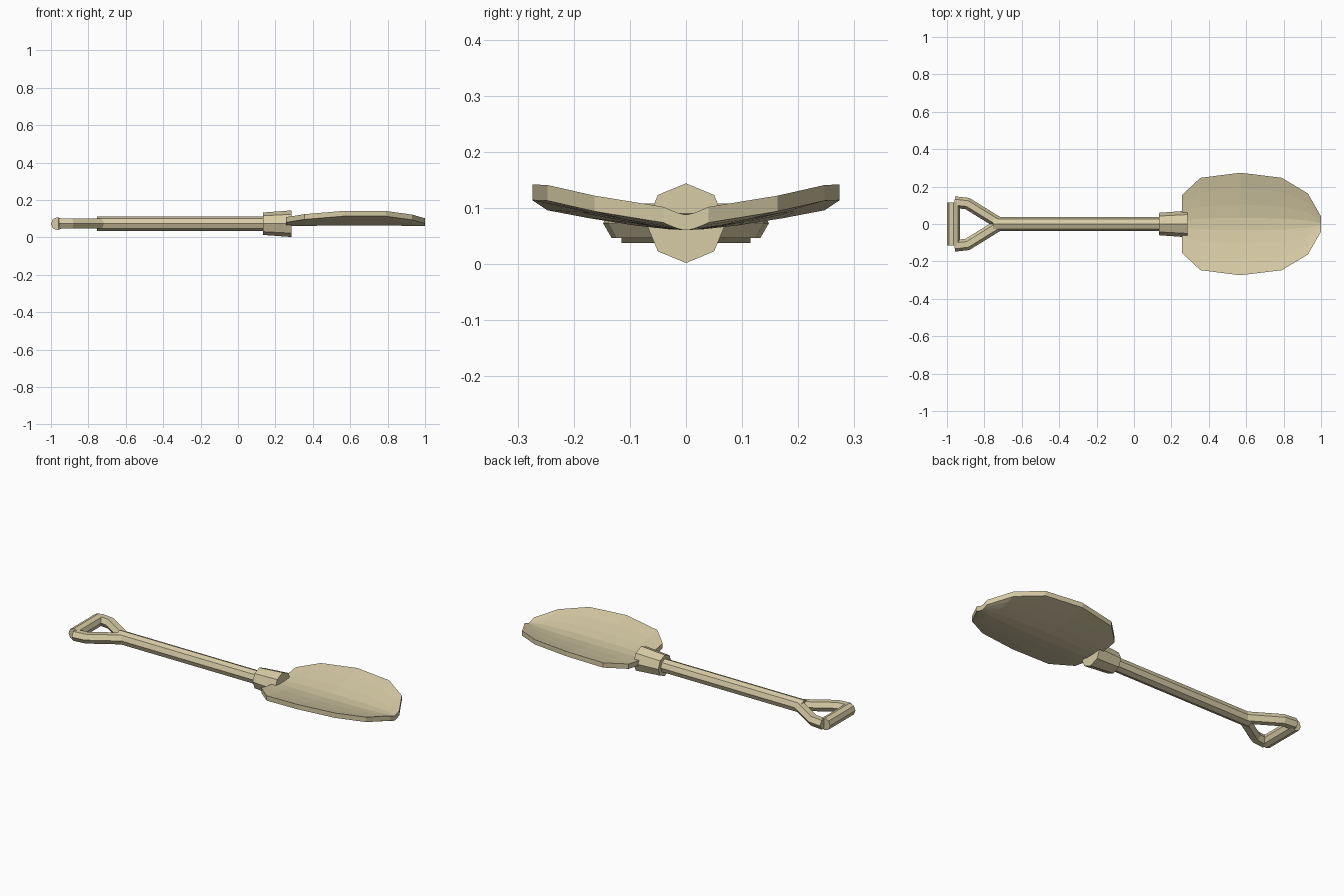
import bpy, math
from mathutils import Vector

if "Cube" in bpy.data.objects:
    bpy.data.objects.remove(bpy.data.objects["Cube"])

MID = 0.073  # height of the shaft axis
mat = bpy.data.materials.new("pale_khaki")
mat.diffuse_color = (0.68, 0.60, 0.38, 1)
mat.use_nodes = True
mat.node_tree.nodes["Principled BSDF"].inputs["Base Color"].default_value = mat.diffuse_color


def make(name, verts, faces):
    me = bpy.data.meshes.new(name)
    me.from_pydata(verts, [], faces)
    me.materials.append(mat)
    ob = bpy.data.objects.new(name, me)
    bpy.context.collection.objects.link(ob)
    # consistent outward normals
    import bmesh
    bm = bmesh.new()
    bm.from_mesh(me)
    bmesh.ops.recalc_face_normals(bm, faces=bm.faces)
    bm.to_mesh(me)
    bm.free()
    return ob


def skin(rings):
    """Verts and faces of a capped tube through closed rings."""
    n = len(rings[0])
    verts = [v for r in rings for v in r]
    faces = [(i * n + k, i * n + (k + 1) % n, (i + 1) * n + (k + 1) % n, (i + 1) * n + k)
             for i in range(len(rings) - 1) for k in range(n)]
    faces += [tuple(range(n)), tuple(range(len(verts) - n, len(verts)))]
    return verts, faces


def tube(name, path, radii, sides):
    """Faceted tube along a horizontal path, mitred at the bends."""
    pts = [Vector((x, y, MID)) for x, y in path]
    dirs = [(b - a).normalized() for a, b in zip(pts, pts[1:])]
    rings = []
    for i, (p, r) in enumerate(zip(pts, radii)):
        d0, d1 = dirs[max(i - 1, 0)], dirs[min(i, len(dirs) - 1)]
        t = (d0 + d1).normalized()
        side = Vector((0, 0, 1)).cross(t) / t.dot(d1)
        rings.append([p + side * r * math.cos(a) + Vector((0, 0, r * math.sin(a)))
                      for a in (2 * math.pi * k / sides for k in range(sides))])
    return make(name, *skin(rings))


# Shaft and the flared socket
tube("shaft", [(-0.755, 0), (0.15, 0)], [0.038, 0.038], 8)
tube("socket", [(0.135, 0), (0.285, 0)], [0.06, 0.071], 8)

# Handle: two bent arms and a cross grip
for s, label in ((1, "left"), (-1, "right")):
    tube("handle_arm_" + label,
         [(-0.73, s * 0.01), (-0.89, s * 0.109), (-0.96, s * 0.117)], [0.031] * 3, 6)
tube("grip", [(-0.965, -0.115), (-0.965, 0.115)], [0.035, 0.035], 8)

# Blade: dished sections (x, half width, underside height at rim)
sections = [(0.257, 0.155, 0.080), (0.355, 0.247, 0.096), (0.57, 0.274, 0.114),
            (0.79, 0.247, 0.113), (0.93, 0.163, 0.094), (1.0, 0.04, 0.074)]
across = [-1, -0.7, -0.38, -0.12, 0.12, 0.38, 0.7, 1]
THICK = 0.028
rings = []
for x, w, rim in sections:
    low = [Vector((x, w * t, 0.06 + (rim - 0.06) * abs(t) ** 1.4)) for t in across]
    high = [v + Vector((0, 0, THICK)) for v in reversed(low)]
    rings.append(low + high)
make("blade", *skin(rings))
